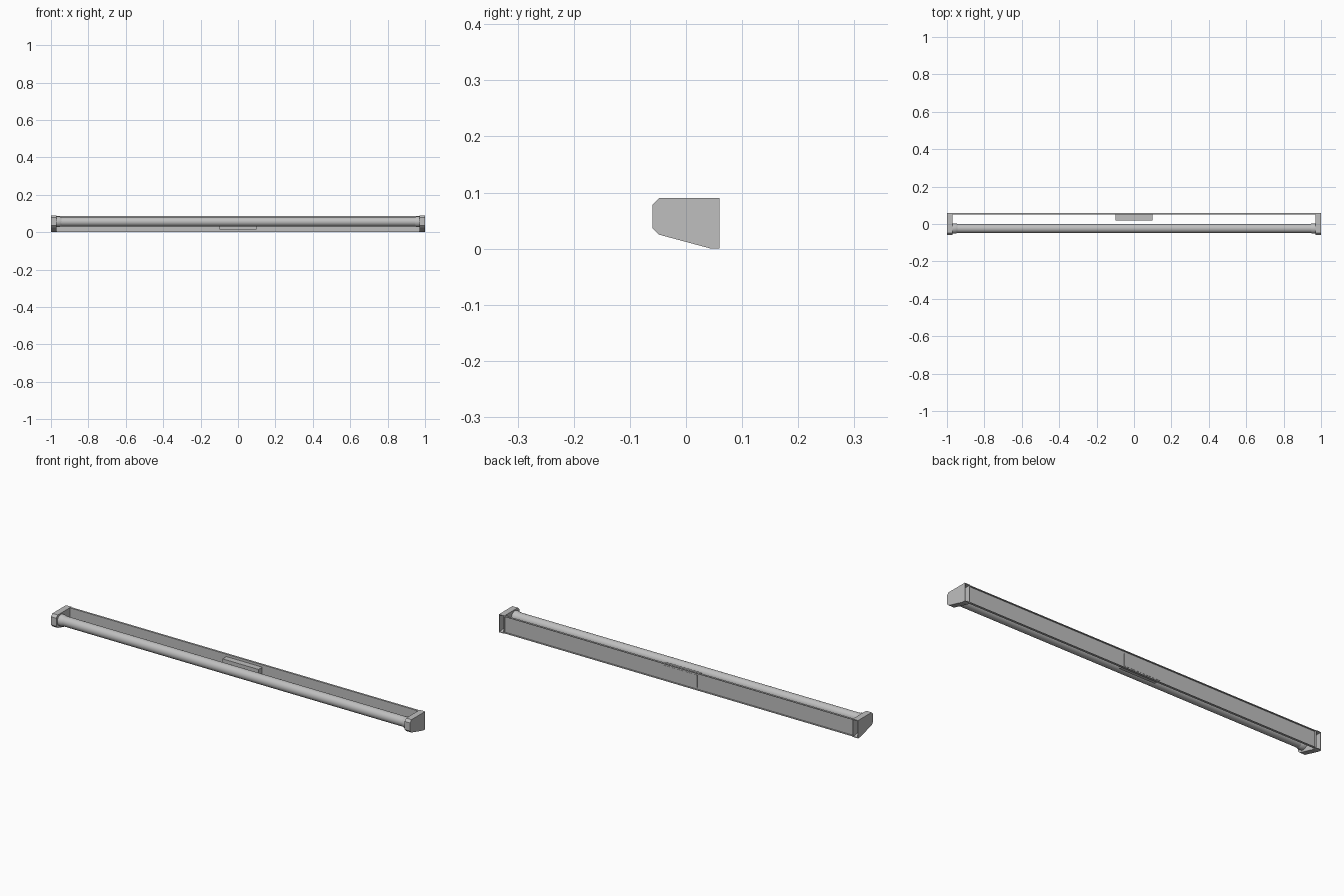
import bpy
import bmesh
import math
from mathutils import Matrix, Vector

cube = bpy.data.objects.get("Cube")
if cube:
    bpy.data.objects.remove(cube, do_unlink=True)

# One painted metal grey for the whole fitting
grey = bpy.data.materials.new("light_grey")
grey.use_nodes = True
grey.diffuse_color = (0.52, 0.52, 0.52, 1)
grey.node_tree.nodes["Principled BSDF"].inputs["Base Color"].default_value = grey.diffuse_color


def finish(name, bm):
    mesh = bpy.data.meshes.new(name)
    bm.to_mesh(mesh)
    bm.free()
    mesh.materials.append(grey)
    obj = bpy.data.objects.new(name, mesh)
    bpy.context.collection.objects.link(obj)
    return obj


def extrude_profile(points, x0, x1):
    """Extrude a closed (y, z) outline along x."""
    bm = bmesh.new()
    face = bm.faces.new([bm.verts.new((x0, y, z)) for y, z in points])
    new = bmesh.ops.extrude_face_region(bm, geom=[face])["geom"]
    verts = [v for v in new if isinstance(v, bmesh.types.BMVert)]
    bmesh.ops.translate(bm, verts=verts, vec=(x1 - x0, 0, 0))
    bmesh.ops.recalc_face_normals(bm, faces=bm.faces)
    return bm


# Wall channel: a shallow C section with its flanges turned to the back
back, web, front = 0.06, 0.053, 0.05
low, high, wall = 0.002, 0.088, 0.003
channel = [(back, low), (front, low), (front, high), (back, high),
           (back, high - wall), (web, high - wall), (web, low + wall), (back, low + wall)]
finish("back_channel", extrude_profile(channel, -0.972, 0.972))

# End caps: hollow shells, open towards the wall
cap = [(0.06, 0), (0.06, 0.09), (-0.048, 0.09), (-0.06, 0.078),
       (-0.06, 0.037), (-0.048, 0.025), (0.045, 0)]
for side, label in ((1, "left"), (-1, "right")):
    bm = extrude_profile(cap, side * 0.97, side)
    rear = [f for f in bm.faces if f.normal.y > 0.9]
    bmesh.ops.delete(bm, geom=rear, context="FACES_ONLY")
    obj = finish(label + "_end_cap", bm)
    shell = obj.modifiers.new("Shell", "SOLIDIFY")
    shell.thickness = wall
    shell.offset = -1
    shell.use_even_offset = True

# Driver box passing through the middle of the channel
bm = bmesh.new()
bmesh.ops.create_cube(bm, size=1)
bmesh.ops.scale(bm, verts=bm.verts, vec=(0.2, 0.034, 0.062))
bmesh.ops.translate(bm, verts=bm.verts, vec=(0, 0.037, 0.045))
finish("driver_box", bm)


def lathe(name, profile, segments=32):
    """Spin an (x, radius) profile round the lamp axis."""
    bm = bmesh.new()
    verts = [bm.verts.new((x, 0, r)) for x, r in profile]
    edges = [bm.edges.new(pair) for pair in zip(verts, verts[1:])]
    bmesh.ops.spin(bm, geom=verts + edges, cent=(0, 0, 0), axis=(1, 0, 0),
                   angle=math.tau, steps=segments)
    bmesh.ops.remove_doubles(bm, verts=bm.verts, dist=0.00001)
    bmesh.ops.recalc_face_normals(bm, faces=bm.faces)
    bm.transform(Matrix.Translation(Vector((0, -0.024, 0.056))))
    obj = finish(name, bm)
    bpy.ops.object.select_all(action="DESELECT")
    obj.select_set(True)
    bpy.context.view_layer.objects.active = obj
    bpy.ops.object.shade_smooth_by_angle(angle=math.radians(35))


# Lamp tube with a socket collar at each end
lathe("lamp_tube", [(-0.971, 0), (-0.971, 0.0245), (0.971, 0.0245), (0.971, 0)])
for side, label in ((1, "left"), (-1, "right")):
    lathe(label + "_socket", [(side * x, r) for x, r in
                              ((0.945, 0), (0.945, 0.0245), (0.955, 0.028), (0.972, 0.028), (0.972, 0))])
